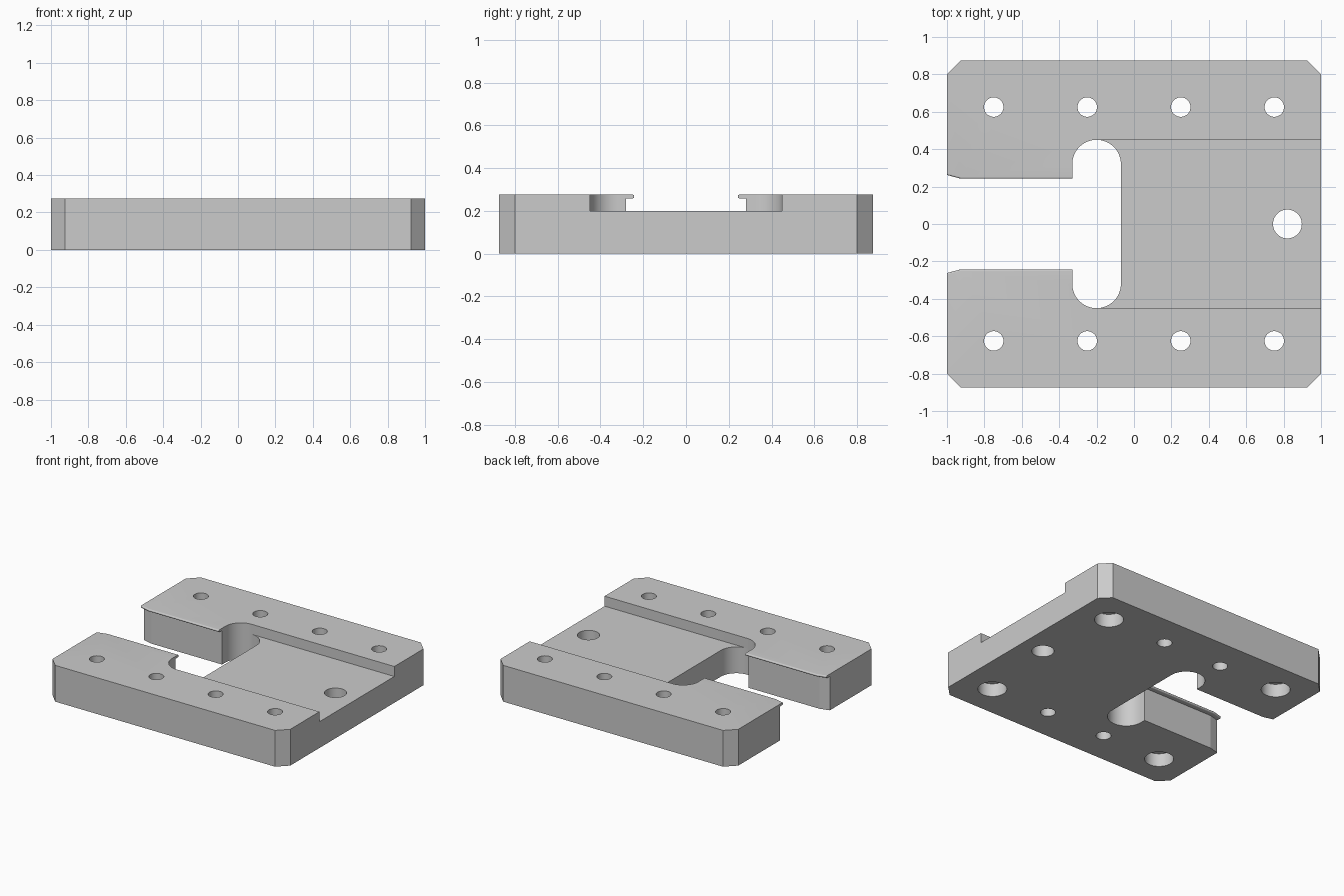
import bpy, bmesh
from math import sin, cos, pi, radians

if "Cube" in bpy.data.objects:
    bpy.data.objects.remove(bpy.data.objects["Cube"])

Z1, Z2 = 0.2, 0.276           # top of base, top of rails
LIP_Z, LIP_Y, WALL_Y = 0.258, 0.242, 0.28


def loft(name, rings):
    """Solid through stacked rings given as (z, [(x, y), ...])."""
    bm = bmesh.new()
    loops = [[bm.verts.new((x, y, z)) for x, y in pts] for z, pts in rings]
    n = len(loops[0])
    bm.faces.new(loops[0][::-1])
    bm.faces.new(loops[-1])
    for a, b in zip(loops, loops[1:]):
        for i in range(n):
            j = (i + 1) % n
            bm.faces.new((a[i], a[j], b[j], b[i]))
    bmesh.ops.remove_doubles(bm, verts=bm.verts, dist=1e-5)
    bmesh.ops.recalc_face_normals(bm, faces=bm.faces)
    me = bpy.data.meshes.new(name)
    bm.to_mesh(me)
    bm.free()
    ob = bpy.data.objects.new(name, me)
    bpy.context.collection.objects.link(ob)
    return ob


def arc(cx, cy, r, a0, a1, n):
    return [(cx + r * cos(radians(a0 + (a1 - a0) * i / n)),
             cy + r * sin(radians(a0 + (a1 - a0) * i / n))) for i in range(n + 1)]


def drill(ob, x, y, steps):
    """Cut a stepped round hole; steps are (z, radius)."""
    cut = loft("cutter", [(z, arc(x, y, r, 0, 360 - 7.5, 47)) for z, r in steps])
    cut.hide_render = True
    m = ob.modifiers.new("hole", 'BOOLEAN')
    m.operation, m.solver, m.object = 'DIFFERENCE', 'EXACT', cut
    bpy.context.view_layer.objects.active = ob
    bpy.ops.object.modifier_apply(modifier=m.name)
    bpy.data.objects.remove(cut)


def finish(ob):
    bpy.ops.object.select_all(action='DESELECT')
    ob.select_set(True)
    bpy.context.view_layer.objects.active = ob
    bpy.ops.object.shade_smooth_by_angle(angle=radians(12.5))


# outlines of the +y half: chamfered outside, then the slot mouth
outer = [(1, 0.8), (0.925, 0.875), (-0.925, 0.875), (-1, 0.8)]


def mouth(y):
    return [(-1, y + 0.02), (-0.925, y), (-0.33, y)]


# base plate with T-shaped slot
half = outer + mouth(WALL_Y) + arc(-0.2, 0.32, 0.13, 180, 0, 32)
outline = half + [(x, -y) for x, y in reversed(half)]
base = loft("base_plate", [(0, outline), (Z1, outline)])

# side rails with a thin rounded lip over the slot
r = (Z2 - LIP_Z) / 2
levels = [(Z1, WALL_Y), (LIP_Z, WALL_Y)]
levels += [(LIP_Z + r - r * cos(pi * i / 16), LIP_Y + r - r * sin(pi * i / 16))
           for i in range(17)]
rails = []
for side, name in ((1, "back_rail"), (-1, "front_rail")):
    rings = []
    for z, y in levels:
        pts = outer + mouth(y) + arc(-0.2, 0.32, 0.13, 180, 90, 16) + [(1, 0.45)]
        rings.append((z, [(px, side * py) for px, py in pts]))
    rails.append((side, loft(name, rings)))

# bolt holes, counterbored from below at the corners
for side, rail in rails:
    for x in (-0.75, -0.25, 0.25, 0.75):
        y = side * 0.625
        through = [(-0.1, 0.052), (0.4, 0.052)]
        bore = [(-0.1, 0.1), (0.1, 0.1), (0.1, 0.052), (0.4, 0.052)]
        drill(base, x, y, bore if abs(x) > 0.5 else through)
        drill(rail, x, y, through)
    finish(rail)

# locating hole
drill(base, 0.82, 0, [(-0.1, 0.077), (0.4, 0.077)])
finish(base)
